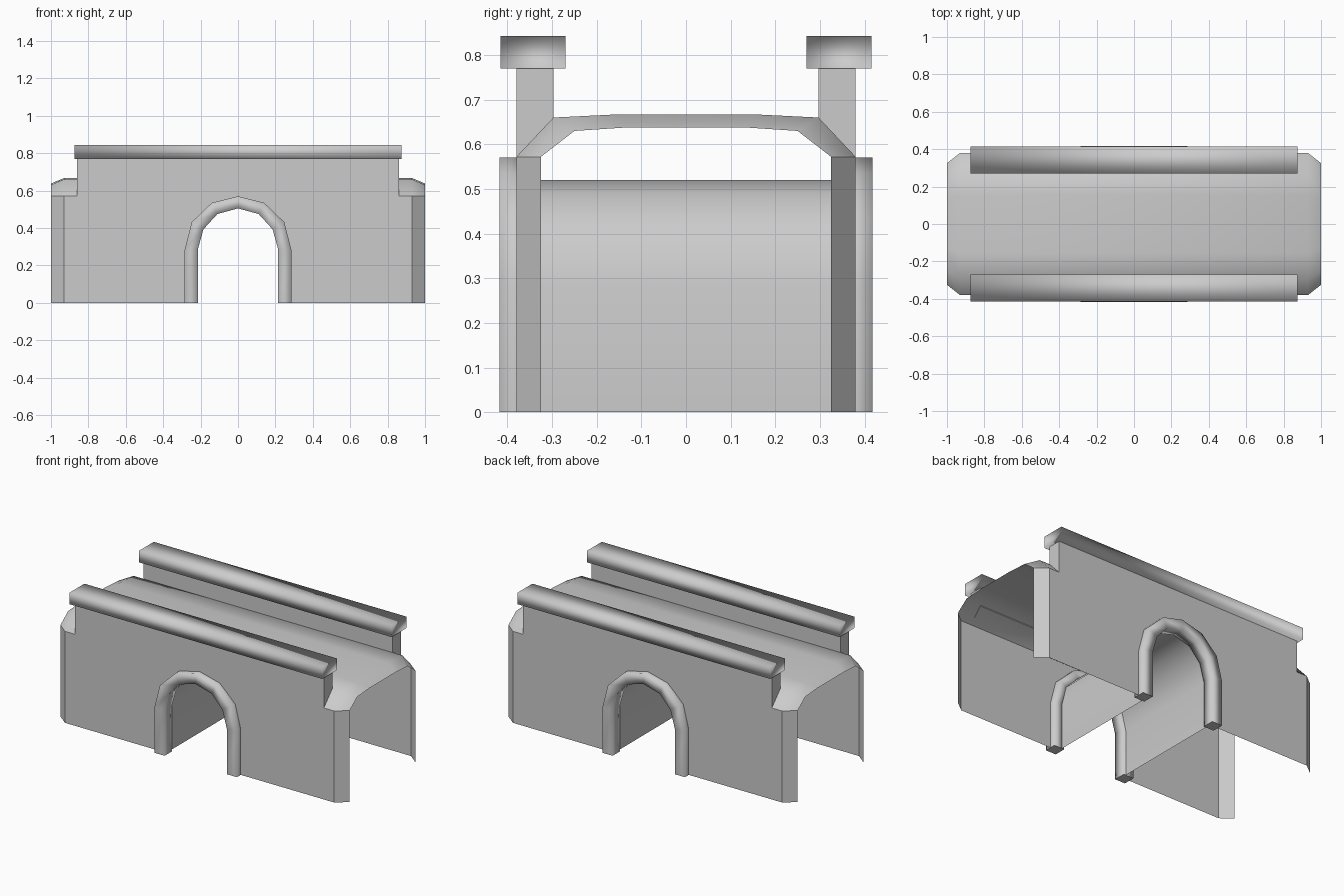
import bpy

if "Cube" in bpy.data.objects:
    bpy.data.objects.remove(bpy.data.objects["Cube"])

stone = bpy.data.materials.new("grey stone")
stone.diffuse_color = (0.6, 0.6, 0.6, 1)
stone.use_nodes = True
stone.node_tree.nodes["Principled BSDF"].inputs["Base Color"].default_value = stone.diffuse_color


def add_part(name, verts, faces, smooth=False, sharp_caps=False):
    mesh = bpy.data.meshes.new(name)
    mesh.from_pydata(verts, [], faces)
    mesh.materials.append(stone)
    for p in mesh.polygons:
        p.use_smooth = smooth
    if sharp_caps:  # the last two faces are the end caps
        caps = {k for p in list(mesh.polygons)[-2:] for k in p.edge_keys}
        for e in mesh.edges:
            if e.key in caps:
                e.use_edge_sharp = True
    mesh.update()
    obj = bpy.data.objects.new(name, mesh)
    bpy.context.collection.objects.link(obj)
    return obj


def arch(half):
    """Full arch from the left foot to the right foot, from its left half."""
    return half + [(-x, z) for x, z in reversed(half[:-1])]


def loft(rows):
    """Vertices and quads joining equally long rows of points."""
    n = len(rows[0])
    faces = [(r * n + i, r * n + i + 1, (r + 1) * n + i + 1, (r + 1) * n + i)
             for r in range(len(rows) - 1) for i in range(n - 1)]
    return [v for row in rows for v in row], faces


outer = arch([(-.285, 0), (-.285, .285), (-.247, .432), (-.14, .535), (0, .57)])
inner = arch([(-.215, 0), (-.215, .285), (-.185, .393), (-.11, .475), (0, .505)])
opening = arch([(-.23, 0), (-.23, .285), (-.2, .403), (-.115, .49), (0, .52)])

# Curved road deck, dipping at both ends
def mirror_profile(half):
    return [(-y, z) for y, z in half] + [(y, z) for y, z in reversed(half)]


mid = mirror_profile([(.38, .572), (.297, .66), (.155, .667)])
end = mirror_profile([(.325, .572), (.25, .63), (.13, .638)])
rows = [[(x, y, z) for y, z in prof]
        for x, prof in ((1, end), (.93, mid), (-.93, mid), (-1, end))]
add_part("road_deck", *loft(rows), smooth=True)

# Vaulted passage under the deck
rows = [[(x, y, z) for x, z in opening] for y in (.38, -.38)]
add_part("passage_vault", *loft(rows), smooth=True)

for side, s in (("front", 1), ("back", -1)):
    def turn(pts):
        return [(s * x, s * y, z) for x, y, z in pts]

    # Side wall with arched opening and raised parapet
    outline = [(-.93, 0)] + opening + [(.93, 0), (.93, .572), (.86, .572),
                                       (.86, .77), (-.86, .77), (-.86, .572), (-.93, .572)]
    add_part(side + "_wall", turn([(x, -.38, z) for x, z in outline]),
             [tuple(range(len(outline)))])

    # Angled wall ends
    for e, label in ((1, "right"), (-1, "left")):
        pts = [(e * .93, -.38, 0), (e, -.325, 0), (e, -.325, .572), (e * .93, -.38, .572)]
        add_part(f"{side}_{label}_wing", turn(pts), [(0, 1, 2, 3)[::e]])

    # Parapet inner face and ends
    section = [(-.38, .572), (-.297, .655), (-.297, .77), (-.38, .77)]
    pts = [(x, y, z) for x in (-.86, .86) for y, z in section]
    add_part(side + "_parapet", turn(pts), [(3, 2, 1, 0), (4, 5, 6, 7), (1, 2, 6, 5)])

    # Coping rail
    pts = [(x, y, z) for x in (-.873, .873)
           for y, z in ((-.415, .77), (-.27, .77), (-.27, .843), (-.415, .843))]
    sides = [(i, (i + 1) % 4, (i + 1) % 4 + 4, i + 4)[::-1] for i in range(4)]
    add_part(side + "_rail", turn(pts), sides + [(0, 1, 2, 3)[::-1], (4, 5, 6, 7)], smooth=True)

    # Arch surround
    pts, n = [], len(outer)
    for (ox, oz), (ix, iz) in zip(outer, inner):
        pts += [(ox, -.418, oz), (ix, -.418, iz), (ix, -.345, iz), (ox, -.345, oz)]
    faces = [(4 * r + i, 4 * r + (i + 1) % 4, 4 * r + 4 + (i + 1) % 4, 4 * r + 4 + i)
             for r in range(n - 1) for i in range(4)]
    faces += [(3, 2, 1, 0), tuple(range(4 * n - 4, 4 * n))]
    add_part(side + "_arch_trim", turn(pts), faces, smooth=True, sharp_caps=True)
